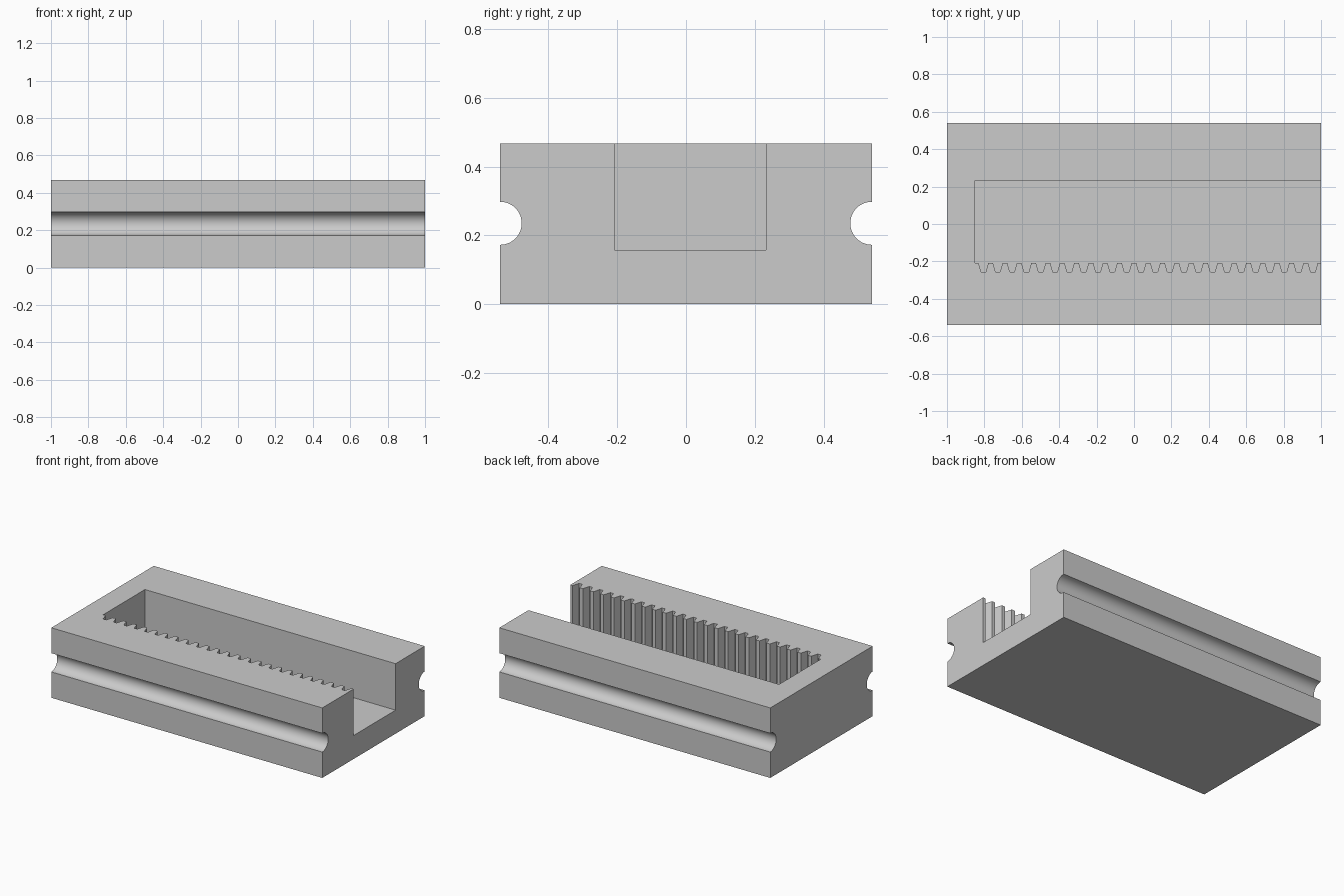
import bpy
import bmesh
import math
from mathutils import Vector

if "Cube" in bpy.data.objects:
    bpy.data.objects.remove(bpy.data.objects["Cube"])

HALF_Y, HEIGHT = 0.54, 0.467
GROOVE_Z, GROOVE_R = 0.235, 0.0625
FLOOR_Z, POCKET_X = 0.157, -0.85
TIP_Y, ROOT_Y, BACK_Y = -0.208, -0.257, 0.233
GAPS, FIRST_GAP, PITCH = 24, -0.805, 0.0766

grey = bpy.data.materials.new("Plain Grey")
grey.use_nodes = True
colour = (0.6, 0.6, 0.6, 1)
grey.diffuse_color = colour
grey.node_tree.nodes["Principled BSDF"].inputs["Base Color"].default_value = colour


def prism(name, outline, depth):
    """Extrude a closed outline of 3D points along the depth vector."""
    bm = bmesh.new()
    face = bm.faces.new([bm.verts.new(p) for p in outline])
    ext = bmesh.ops.extrude_face_region(bm, geom=[face])
    moved = [v for v in ext["geom"] if isinstance(v, bmesh.types.BMVert)]
    bmesh.ops.translate(bm, vec=Vector(depth), verts=moved)
    bmesh.ops.recalc_face_normals(bm, faces=bm.faces)
    mesh = bpy.data.meshes.new(name)
    bm.to_mesh(mesh)
    bm.free()
    mesh.materials.append(grey)
    obj = bpy.data.objects.new(name, mesh)
    bpy.context.collection.objects.link(obj)
    return obj


# Block section with a half-round groove along each long side
STEPS = 24
right = [(HALF_Y, 0)]
for i in range(STEPS + 1):
    a = math.pi * i / STEPS
    right.append((HALF_Y - GROOVE_R * math.sin(a), GROOVE_Z - GROOVE_R * math.cos(a)))
right.append((HALF_Y, HEIGHT))
section = right + [(-y, z) for y, z in reversed(right)]
block = prism("rack_block", [(-1, y, z) for y, z in section], (2, 0, 0))

# Pocket plan: open at the right end, with rack teeth along the front wall
plan = [(POCKET_X, BACK_Y), (POCKET_X, TIP_Y)]
for i in range(GAPS):
    x = FIRST_GAP + i * PITCH
    plan += [(x - 0.026, TIP_Y), (x - 0.012, ROOT_Y),
             (x + 0.012, ROOT_Y), (x + 0.026, TIP_Y)]
plan += [(1.1, TIP_Y), (1.1, BACK_Y)]
cutter = prism("pocket_cutter", [(x, y, FLOOR_Z) for x, y in plan], (0, 0, 0.5))

# Cut the pocket out of the block
cut = block.modifiers.new("pocket", "BOOLEAN")
cut.operation = "DIFFERENCE"
cut.solver = "EXACT"
cut.object = cutter
bpy.context.view_layer.objects.active = block
block.select_set(True)
bpy.ops.object.modifier_apply(modifier=cut.name)
bpy.data.objects.remove(cutter)
bpy.ops.object.shade_smooth_by_angle(angle=math.radians(25))
